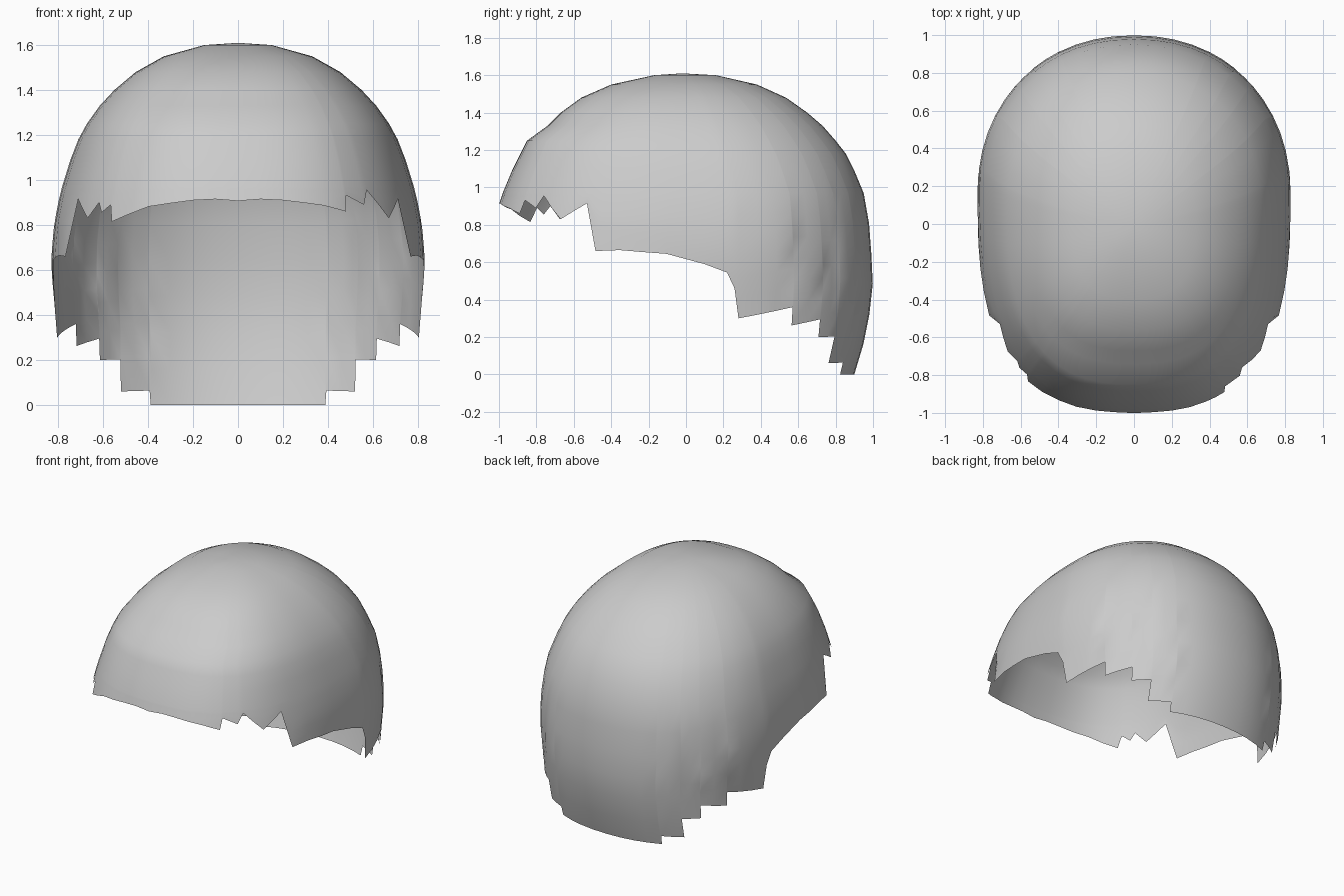
import bpy, bmesh, math

if "Cube" in bpy.data.objects:
    bpy.data.objects.remove(bpy.data.objects["Cube"])

# Shell profile: height, half width, front y, back y
PROFILE = [
    (0.00, .81, -1.10, .90), (0.05, .81, -1.10, .915), (0.20, .81, -1.10, .96),
    (0.35, .812, -1.10, .985), (0.50, .825, -1.08, 1.0), (0.66, .83, -1.06, .99),
    (0.80, .818, -1.035, .98), (0.91, .797, -1.0, .962), (0.97, .782, -.98, .95),
    (1.09, .745, -.93, .90), (1.18, .71, -.885, .855), (1.25, .672, -.85, .80),
    (1.33, .615, -.74, .73), (1.40, .55, -.67, .648), (1.48, .455, -.56, .535),
    (1.55, .33, -.40, .38), (1.60, .15, -.17, .16)]
RINGS = [r[0] for r in PROFILE if r[0] >= .97]

# Hem points (x, y, z): front parts differ per side, the rest is mirrored
FRONT_RIGHT = [(.1, -.99, .915), (.2, -.985, .91), (.38, -.94, .887), (.49, -.91, .86),
               (.49, -.88, .932), (.57, -.82, .89), (.585, -.78, .955), (.67, -.67, .83)]
FRONT_LEFT = [(.1, -.99, .915), (.2, -.985, .91), (.4, -.94, .882), (.58, -.865, .815),
              (.58, -.82, .89), (.62, -.78, .855), (.635, -.75, .90), (.665, -.67, .83)]
SIDE_BACK = [(.70, -.52, .915), (.75, -.47, .66), (.79, -.35, .665), (.81, -.1, .645),
             (.825, .1, .59), (.828, .22, .545), (.82, .26, .46), (.80, .28, .30),
             (.72, .57, .36), (.715, .555, .262), (.61, .71, .295), (.605, .70, .20),
             (.515, .785, .203), (.51, .745, .06), (.385, .825, .064), (.38, .81, 0)]


def section(z):
    for lo, hi in zip(PROFILE, PROFILE[1:]):
        if z <= hi[0]:
            f = (z - lo[0]) / (hi[0] - lo[0])
            a, yf, yb = (lo[i] + (hi[i] - lo[i]) * f for i in (1, 2, 3))
            break
    else:
        a, yf, yb = PROFILE[-1][1:]
    mid = .15 * min(1, max(0, 1 - (z - .97) / .64))
    return a, yf, yb, mid


def power(s):
    return 2.6 if s < 0 else 2.15


def surface(t, z):
    a, yf, yb, mid = section(z)
    c, s = math.cos(t), math.sin(t)
    e = 2 / power(s)
    x = a * max(c, 0) ** e
    y = mid + (yb - mid if s > 0 else yf - mid) * abs(s) ** e
    return x, y, z


def hem_angle(x, y, z):
    a, yf, yb, mid = section(z)
    d = y - mid
    h = power(d) / 2
    v = abs(d / (yb - mid if d > 0 else yf - mid)) ** h
    return math.atan2(math.copysign(v, d), (x / a) ** h)


def hem(points):
    """Angle and height along one half of the hem, front to back."""
    keys = [(-math.pi / 2, .907)]
    for p in points:
        keys.append((max(hem_angle(*p), keys[-1][0] + .003), p[2]))
    keys.append((math.pi / 2, 0))
    out = [keys[0]]
    for (t0, z0), (t1, z1) in zip(keys, keys[1:]):
        n = max(1, math.ceil((t1 - t0) / .13))
        out += [(t0 + (t1 - t0) * i / n, z0 + (z1 - z0) * i / n) for i in range(1, n + 1)]
    return out


# Columns run from the hem up to the crown, all the way round
right = [(1, t, z) for t, z in hem(FRONT_RIGHT + SIDE_BACK)]
left = [(-1, t, z) for t, z in hem(FRONT_LEFT + SIDE_BACK)]
loop = right + left[-2:0:-1]

bm = bmesh.new()
columns = []
for side, t, z0 in loop:
    heights = [z0 + (RINGS[0] - z0) * i / 6 for i in range(6)] + RINGS
    col = []
    for z in heights:
        x, y, z = surface(t, z)
        col.append(bm.verts.new((side * x, y, z)))
    columns.append(col)
crown = bm.verts.new((0, -.02, 1.61))
for i, a in enumerate(columns):
    b = columns[(i + 1) % len(columns)]
    for j in range(len(a) - 1):
        bm.faces.new((a[j], b[j], b[j + 1], a[j + 1]))
    bm.faces.new((a[-1], b[-1], crown))
bmesh.ops.recalc_face_normals(bm, faces=bm.faces)
crown.normal_update()
if crown.normal.z < 0:
    bmesh.ops.reverse_faces(bm, faces=bm.faces)
for f in bm.faces:
    f.smooth = True

mesh = bpy.data.meshes.new("hair_cap")
bm.to_mesh(mesh)
bm.free()
bpy.context.collection.objects.link(bpy.data.objects.new("hair_cap", mesh))
